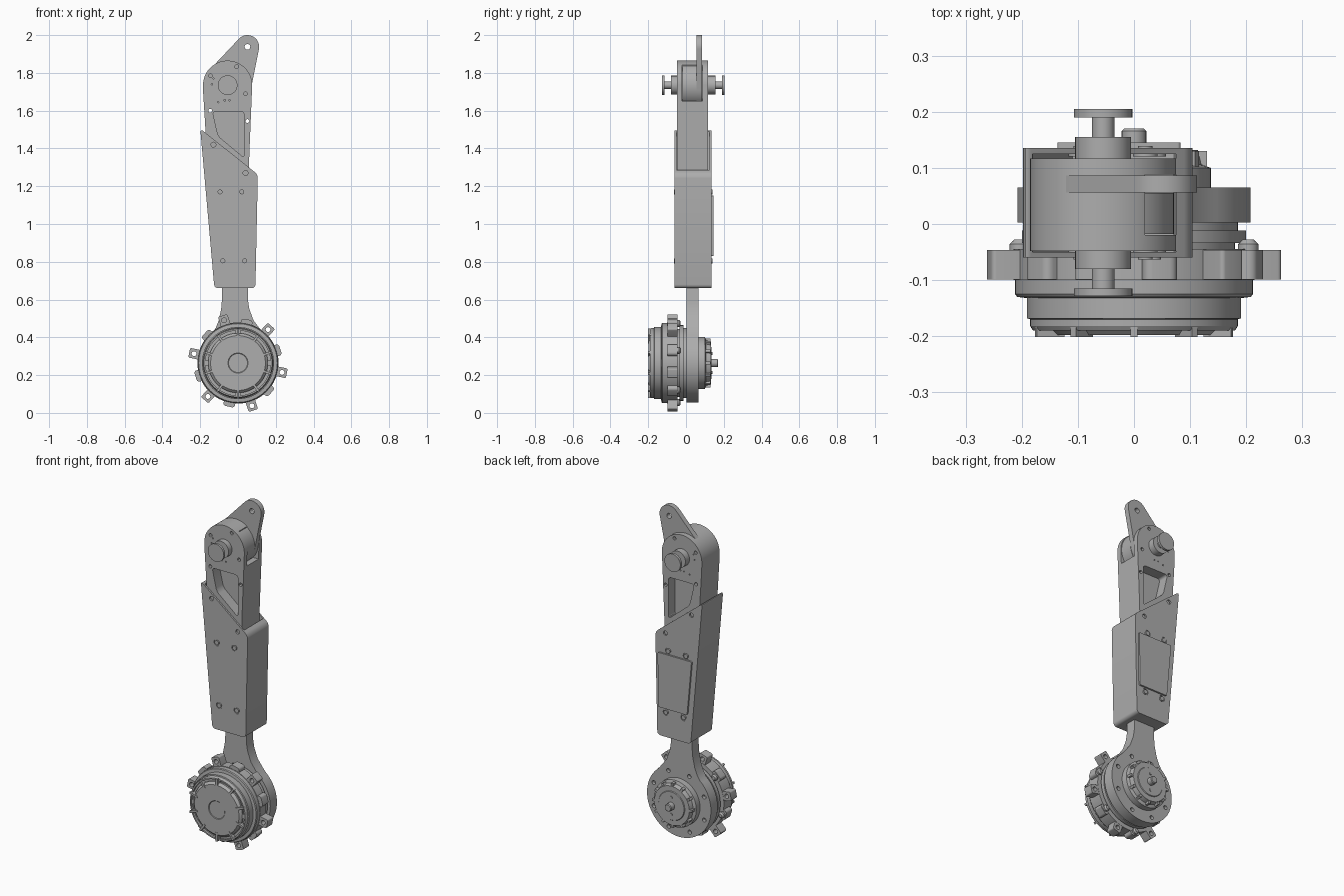
import bpy, bmesh
from math import sin, cos, pi, radians

if "Cube" in bpy.data.objects:
    bpy.data.objects.remove(bpy.data.objects["Cube"])

GREY = bpy.data.materials.new("machined grey")
GREY.use_nodes = True
GREY.diffuse_color = (0.42, 0.42, 0.42, 1)
GREY.node_tree.nodes["Principled BSDF"].inputs["Base Color"].default_value = GREY.diffuse_color

MZ = 0.264               # motor axis height
PX, PZ = -0.055, 1.735   # upper pivot


def finish(bm, name):
    bmesh.ops.recalc_face_normals(bm, faces=bm.faces)
    mesh = bpy.data.meshes.new(name)
    bm.to_mesh(mesh)
    bm.free()
    mesh.materials.append(GREY)
    obj = bpy.data.objects.new(name, mesh)
    bpy.context.collection.objects.link(obj)
    return obj


def add_prism(bm, outline, y0, y1, rounding=0):
    """Extrude an x-z outline along y, optionally rounding its corners."""
    verts = [bm.verts.new((x, y0, z)) for x, z in outline]
    face = bm.faces.new(verts)
    if rounding:
        bmesh.ops.bevel(bm, geom=verts, offset=rounding, segments=5,
                        affect='VERTICES', profile=0.5)
        face = max((f for f in bm.faces if all(abs(v.co.y - y0) < 1e-6 for v in f.verts)
                    and not any(len(e.link_faces) > 1 for e in f.edges)),
                   key=lambda f: f.index == -1)
    top = bmesh.ops.extrude_face_region(bm, geom=[face], use_keep_orig=True)["geom"]
    bmesh.ops.translate(bm, vec=(0, y1 - y0, 0),
                        verts=[g for g in top if isinstance(g, bmesh.types.BMVert)])


def prisms(name, items):
    """One object from several (outline, y0, y1[, rounding]) prisms."""
    bm = bmesh.new()
    for item in items:
        part = bmesh.new()
        add_prism(part, *item)
        mesh = bpy.data.meshes.new("part")
        part.to_mesh(mesh)
        part.free()
        bm.from_mesh(mesh)
        bpy.data.meshes.remove(mesh)
    return finish(bm, name)


def arc(x, z, r, a0=0, a1=360, n=32):
    """Arc points; a full turn leaves out the repeated end."""
    steps = n if a1 - a0 == 360 else n + 1
    return [(x + r * cos(radians(a0 + (a1 - a0) * i / n)),
             z + r * sin(radians(a0 + (a1 - a0) * i / n))) for i in range(steps)]


def polar(angle, r):
    return r * cos(radians(angle)), MZ + r * sin(radians(angle))


def spoke(angle, r0, r1, width):
    """Radial bar outline around the motor axis."""
    c, s, w = cos(radians(angle)), sin(radians(angle)), width / 2
    return [(r * c - t * s, MZ + r * s + t * c)
            for r, t in ((r0, -w), (r1, -w), (r1, w), (r0, w))]


def lathe(name, profile, x=0, z=MZ, n=64):
    """Revolve an (r, y) profile around a y-directed axis."""
    bm = bmesh.new()
    verts = [bm.verts.new((r, y, 0)) for r, y in profile]
    edges = [bm.edges.new(pair) for pair in zip(verts, verts[1:])]
    bmesh.ops.spin(bm, geom=verts + edges, cent=(0, 0, 0), axis=(0, 1, 0),
                   angle=2 * pi, steps=n)
    bmesh.ops.remove_doubles(bm, verts=bm.verts, dist=1e-5)
    bmesh.ops.translate(bm, vec=(x, 0, z), verts=bm.verts)
    return finish(bm, name)


def cut(obj, items):
    """Subtract prisms from an object."""
    cutter = prisms("cutter", items)
    cutter.hide_render = True
    mod = obj.modifiers.new("cut", 'BOOLEAN')
    mod.operation, mod.solver, mod.object = 'DIFFERENCE', 'EXACT', cutter
    bpy.context.view_layer.objects.active = obj
    bpy.ops.object.modifier_apply(modifier=mod.name)
    bpy.data.objects.remove(cutter)


# Motor: front cap with groove, housing and flange
lathe("motor_housing", [
    (0, -.195), (.05, -.195), (.053, -.198), (.145, -.198), (.158, -.185),
    (.158, -.176), (.172, -.176), (.172, -.19), (.18, -.19), (.185, -.182),
    (.185, -.17), (.191, -.168), (.191, -.132), (.208, -.13), (.212, -.125),
    (.212, -.098), (.2, -.096), (.2, -.045), (.18, -.045), (.18, -.034),
    (.2, -.034), (.2, -.012), (.185, -.012), (.185, .01), (0, .01)])
prisms("front_cap_ribs", [(spoke(18 + 36 * i, .132, .184, .012), -.201, -.172)
                          for i in range(10)])
prisms("front_cap_bolts", [(arc(*polar(90 * i, .166), .014, n=16), -.186, -.17)
                           for i in range(4)])

# Mounting ring with alternating long and short lugs
prisms("mount_ring", [(arc(0, MZ, .215, n=64), -.1, -.045)])
lugs = prisms("long_lugs", [(spoke(60 * i - 12, .18, .264, .052), -.099, -.046, .008)
                            for i in range(6)])
cut(lugs, [(arc(*polar(60 * i - 12, .238), .013, n=16), -.2, .1) for i in range(6)])
prisms("short_lugs", [(spoke(60 * i + 18, .18, .236, .062), -.099, -.046, .015)
                      for i in range(6)])
for i in range(6):
    bx, bz = polar(60 * i + 18, .214)
    lathe("lug_bolt", [(0, -.028), (.01, -.028), (.018, -.036), (.018, -.05), (0, -.05)],
          bx, bz, 16)

# Lower link: disc flaring into a neck that enters the cover
link = prisms("lower_link", [(
    [(-.085, 1.15), (-.085, .6), (-.089, .55), (-.102, .49), (-.118, .45)]
    + arc(0, MZ, .208, 130, 410, 56)
    + [(.112, .45), (.082, .49), (.06, .55), (.052, .6), (.052, 1.15)], .003, .065)])
cut(link, [(arc(*polar(45 * i + 22, .177), .012, n=16), .045, .1) for i in range(8)])

# Rear cap with ribs and output stub
lathe("rear_cap", [(0, .06), (.137, .06), (.137, .1), (.12, .106), (.114, .132),
                   (.085, .132), (.082, .136), (0, .136)])
prisms("rear_cap_ribs", [(spoke(30 * i, .09, .13, .014), .09, .13) for i in range(12)])
lathe("output_stub", [(0, .13), (.022, .13), (.022, .166), (.018, .17), (0, .17)], n=24)
prisms("rear_cap_pins", [(arc(*polar(a, .05), .008, n=12), .13, .14) for a in (90, 270)])

# Cover: hollow shell, open along its sloping top
cover = prisms("cover", [([(-.2, 1.505), (-.125, .66), (.092, .66), (.105, 1.262)],
                          -.06, .135, .02)])
cut(cover, [([(-.195, 1.65), (-.11, .68), (.07, .68), (.078, 1.65)], -.05, .125)])
screws = [(-.095, 1.17), (.02, 1.17), (-.08, .805), (.035, .805)]
cut(cover, [(arc(x, z, r, n=16), y0, y0 + .03)
            for y0 in (-.075, .12) for x, z, r in
            [(x, z, .019) for x, z in screws] + [(-.13, 1.42, .013), (.04, 1.27, .013)]])
prisms("cover_screws", [(arc(x, z, r, n=16), *span) for x, z in screws for r, span in
                        ((.022, (-.055, -.045)), (.013, (-.063, -.05)),
                         (.022, (.12, .13)), (.013, (.125, .139)))])
prisms("rear_panel", [([(-.137, 1.15), (-.108, .83), (.08, .83), (.083, 1.15)],
                       .13, .145, .006)])

# Upper link: rounded head, recessed windows, lever slot and bolt holes
upper = prisms("upper_link", [(
    arc(PX, PZ, .13, 0, 180, 40) + [(-.184, 1.69), (-.165, 1.38), (-.15, 1.2),
                                    (.055, 1.2), (.06, 1.37)], -.048, .117)])
window = [(-.135, 1.595), (.033, 1.595), (.033, 1.35), (-.105, 1.465)]
cut(upper, [(window, -.1, .015, .018), (window, .055, .2, .018)])
cut(upper, [([(.02, 1.65), (.2, 1.65), (.2, 1.95), (.02, 1.95)], -.02, .088)])
holes = [(-.145, 1.785), (-.007, 1.833), (.04, 1.69), (-.147, 1.6), (.05, 1.545)]
cut(upper, [(arc(x, z, .01, n=12), -.1, .2) for x, z in holes])
small = [(-.105, 1.645), (-.07, 1.655), (-.045, 1.655), (-.138, 1.74), (-.13, 1.77)]
cut(upper, [(arc(x, z, .004, n=8), y, y + .03) for y in (-.068, .107) for x, z in small])

# Lever and its hub inside the slot
lathe("lever_hub", [(0, -.018), (.126, -.018), (.126, .055), (0, .055)], PX, PZ)
lever = prisms("lever", [(arc(PX, PZ, .125, 136.6, 348.6, 40)
                          + arc(.05, 1.938, .062, -11.4, 136.6, 24), .056, .086)])
cut(lever, [(arc(.05, 1.938, .015, n=20), 0, .2)])

# Pivot pins with flanged ends
for name, ys in (("front_pivot", (-.04, -.08, -.115, -.128)),
                 ("rear_pivot", (.11, .155, .19, .205))):
    a, b, c, d = ys
    lathe(name, [(0, a), (.05, a), (.05, b), (.02, b), (.02, c), (.052, c), (.052, d),
                 (0, d)], PX, PZ, 40)

# Smooth round surfaces and keep hard edges
bpy.ops.object.select_all(action='DESELECT')
for obj in bpy.context.scene.objects:
    if obj.type == 'MESH':
        obj.select_set(True)
        bpy.context.view_layer.objects.active = obj
bpy.ops.object.shade_smooth_by_angle(angle=radians(30))
